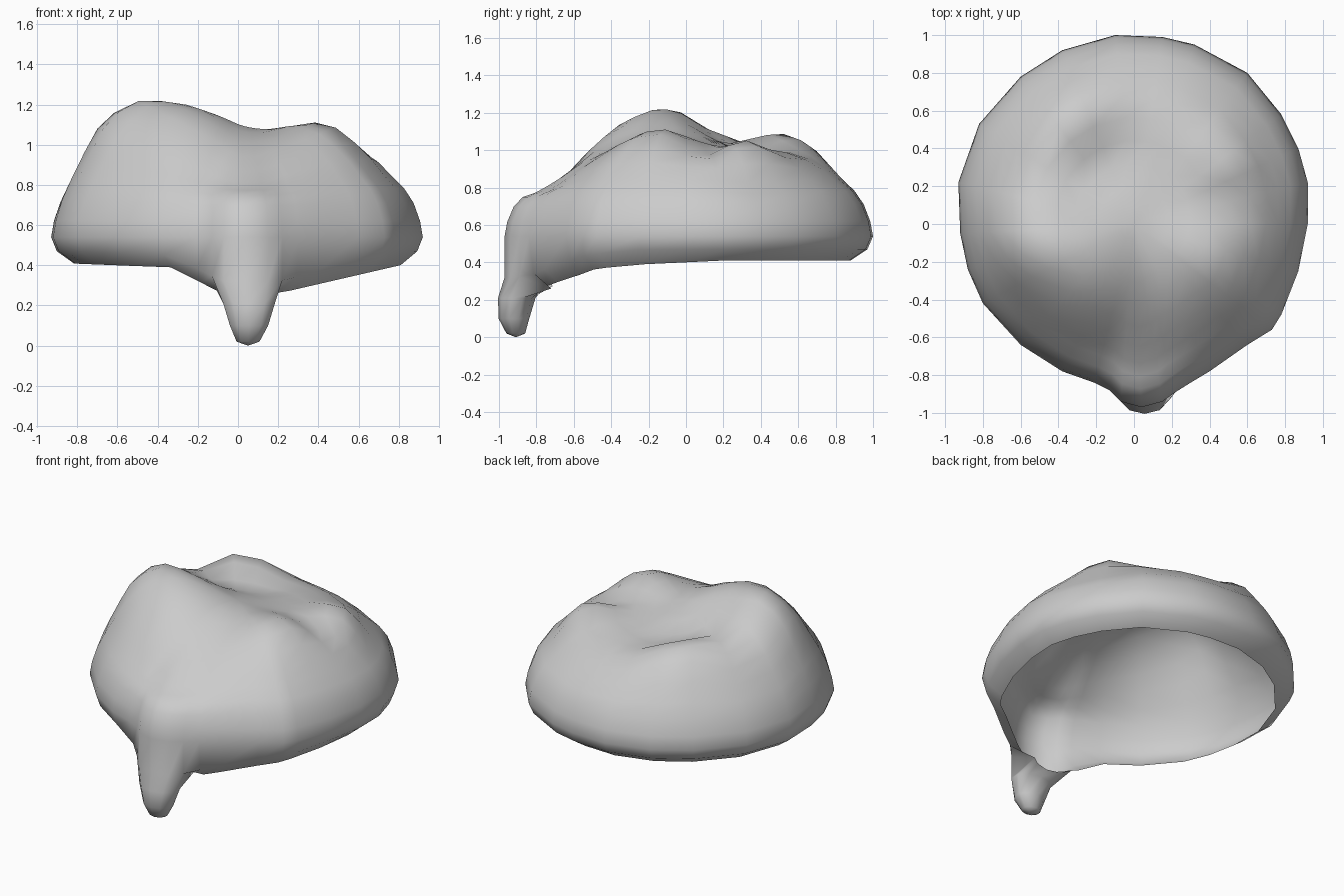
import bpy
import bmesh
import math

cube = bpy.data.objects.get("Cube")
if cube:
    bpy.data.objects.remove(cube, do_unlink=True)

grey = bpy.data.materials.new("plain grey")
grey.use_nodes = True
grey.diffuse_color = (0.6, 0.6, 0.6, 1)
grey.node_tree.nodes["Principled BSDF"].inputs["Base Color"].default_value = grey.diffuse_color


def clamp(value):
    return max(0.0, min(1.0, value))


def skin_rings(bm, rings, skip=()):
    """Join neighbouring closed rings with quads, leaving a gap at skipped columns of the first band."""
    for band, (lower, upper) in enumerate(zip(rings, rings[1:])):
        count = len(lower)
        for i in range(count):
            j = (i + 1) % count
            if band > 0 or i not in skip:
                bm.faces.new((lower[i], lower[j], upper[j], upper[i]))


def close_ring(bm, ring, point, flip=False):
    """Close a ring with a fan of triangles around one point."""
    tip = bm.verts.new(point)
    for a, b in zip(ring, ring[1:] + ring[:1]):
        bm.faces.new((b, a, tip) if flip else (a, b, tip))


# Plan outline of the cap, counter-clockwise from the left side
outline = [(.92, 0), (.92, .22), (.87, .4), (.78, .58), (.6, .8), (.32, .95),
           (.15, .99), (-.1, 1), (-.38, .92), (-.6, .78), (-.82, .53),
           (-.93, .22), (-.92, -.05), (-.88, -.24), (-.8, -.42), (-.6, -.64),
           (-.38, -.78), (-.21, -.84), (-.13, -.88), (-.07, -.94), (.04, -.97),
           (.15, -.94), (.22, -.89), (.3, -.84), (.4, -.78), (.6, -.64),
           (.73, -.56), (.78, -.48), (.87, -.25)]
front = [i for i, (x, y) in enumerate(outline) if y < -.87]

# Lumps and hollows: x, y, height, spread
lumps = [(-.28, -.17, .19, .25), (-.65, -.08, .15, .18), (.4, -.13, .11, .17),
         (.55, .33, .11, .12), (-.36, .55, .15, .18), (-.12, .45, -.06, .13),
         (.7, .4, -.06, .13), (.5, .11, -.07, .1), (-.3, .27, -.06, .13),
         (.03, -.68, -.1, .2)]

# Dome section: share of the plan radius, height
dome = [(1, .54), (.985, .62), (.95, .71), (.9, .78), (.83, .84), (.76, .9),
        (.67, .95), (.56, .99), (.44, 1), (.32, 1), (.2, 1), (.09, 1)]


def lump_height(x, y):
    return sum(h * math.exp(-((x - cx) ** 2 + (y - cy) ** 2) / (2 * s * s))
               for cx, cy, h, s in lumps)


def rim_height(x, y):
    """The open rim dips towards the point at the front."""
    if y > 0:
        return .41
    if x > 0:
        return .41 - .15 * clamp((.85 - x) / .65)
    return .41 - .02 * clamp((x + .85) / .5) - .13 * clamp((x + .33) / .25)


# Hollow cap, open below, with a gap under the front for the point
bm = bmesh.new()
rings = []
for share, front_share, lift in ((.88, .81, 0), (.97, 1, .06)):
    ring = []
    for i, (x, y) in enumerate(outline):
        k = front_share if i in front else share
        ring.append(bm.verts.new((x * k, y * k, rim_height(x * k, y) + lift)))
    rings.append(ring)
for share, height in dome:
    blend = clamp((1 - share) / .2)
    rings.append([bm.verts.new((x * share, y * share,
                                height + blend * lump_height(x * share, y * share)))
                  for x, y in outline])
skin_rings(bm, rings, skip=front[:-1])
close_ring(bm, rings[-1], (0, 0, 1 + lump_height(0, 0)))

# Front point growing out of the gap: height, centre x, centre y, half width, half depth
sections = [(.02, .05, -.91, .06, .05), (.1, .055, -.92, .1, .082),
            (.21, .055, -.905, .135, .1)]
gap = [rings[1][i] for i in front] + [rings[0][i] for i in reversed(front)]
angles = [math.pi + math.tau * (i + .5) / len(gap) for i in range(len(gap))]
point_rings = [[bm.verts.new((cx + half_x * math.cos(a), cy + half_y * math.sin(a), z))
                for a in angles]
               for z, cx, cy, half_x, half_y in sections]
skin_rings(bm, point_rings + [gap])
close_ring(bm, point_rings[0], (.05, -.91, 0), flip=True)

mesh = bpy.data.meshes.new("hollow_cap")
bm.to_mesh(mesh)
bm.free()
mesh.materials.append(grey)
mesh.shade_smooth()
cap = bpy.data.objects.new("hollow_cap_with_front_point", mesh)
bpy.context.collection.objects.link(cap)
